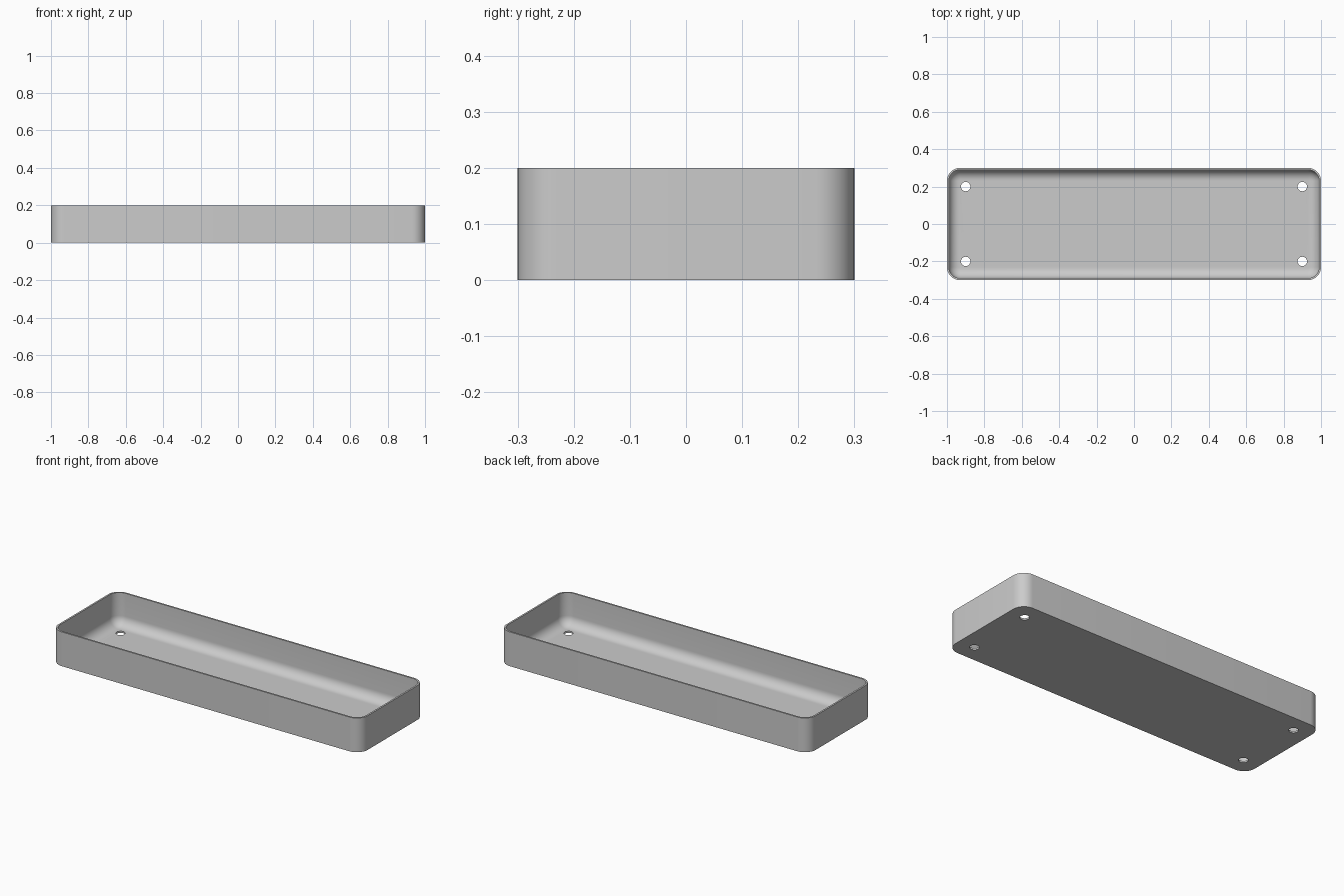
import bpy
import bmesh
from math import cos, sin, pi, radians

if "Cube" in bpy.data.objects:
    bpy.data.objects.remove(bpy.data.objects["Cube"])

HALF_X, HALF_Y, HEIGHT = 1.0, 0.3, 0.2
CORNER, WALL, FLOOR, FILLET = 0.07, 0.01, 0.01, 0.056
STEPS = 10

grey = bpy.data.materials.new("plain grey")
grey.use_nodes = True
colour = (0.6, 0.6, 0.6, 1)
grey.diffuse_color = colour
grey.node_tree.nodes["Principled BSDF"].inputs["Base Color"].default_value = colour


def rounded_ring(bm, inset, z):
    """Rounded rectangle of vertices, inset from the outer wall."""
    r = CORNER - inset
    cx, cy = HALF_X - CORNER, HALF_Y - CORNER
    ring = []
    for corner, (sx, sy) in enumerate([(1, 1), (-1, 1), (-1, -1), (1, -1)]):
        for i in range(STEPS + 1):
            a = (corner + i / STEPS) * pi / 2
            ring.append(bm.verts.new((sx * cx + r * cos(a), sy * cy + r * sin(a), z)))
    return ring


# Tray shell: outer wall, rim, inner wall, then the fillet down to the floor
profile = [(0, 0), (0, HEIGHT), (WALL, HEIGHT)]
for i in range(STEPS + 1):
    a = i / STEPS * pi / 2
    profile.append((WALL + FILLET * (1 - cos(a)), FLOOR + FILLET * (1 - sin(a))))

bm = bmesh.new()
rings = [rounded_ring(bm, inset, z) for inset, z in profile]
for low, high in zip(rings, rings[1:]):
    n = len(low)
    for i in range(n):
        j = (i + 1) % n
        bm.faces.new((low[i], low[j], high[j], high[i]))
bm.faces.new(rings[0][::-1])
bm.faces.new(rings[-1])
bmesh.ops.recalc_face_normals(bm, faces=bm.faces)
mesh = bpy.data.meshes.new("tray")
bm.to_mesh(mesh)
bm.free()
tray = bpy.data.objects.new("tray", mesh)
mesh.materials.append(grey)
bpy.context.collection.objects.link(tray)

# Four screw holes through the floor
cutters = []
for x in (-0.9, 0.9):
    for y in (-0.2, 0.2):
        bpy.ops.mesh.primitive_cylinder_add(vertices=32, radius=0.025, depth=0.1, location=(x, y, 0))
        cutter = bpy.context.object
        cutter.name = "hole_cutter"
        cutter.hide_render = True
        cutter.data.materials.append(grey)
        cutters.append(cutter)
        cut = tray.modifiers.new("screw_hole", 'BOOLEAN')
        cut.operation = 'DIFFERENCE'
        cut.solver = 'EXACT'
        cut.object = cutter

bpy.ops.object.select_all(action='DESELECT')
tray.select_set(True)
bpy.context.view_layer.objects.active = tray
for name in [m.name for m in tray.modifiers]:
    bpy.ops.object.modifier_apply(modifier=name)
for cutter in cutters:
    bpy.data.objects.remove(cutter)

bpy.ops.object.shade_smooth_by_angle(angle=radians(35))
